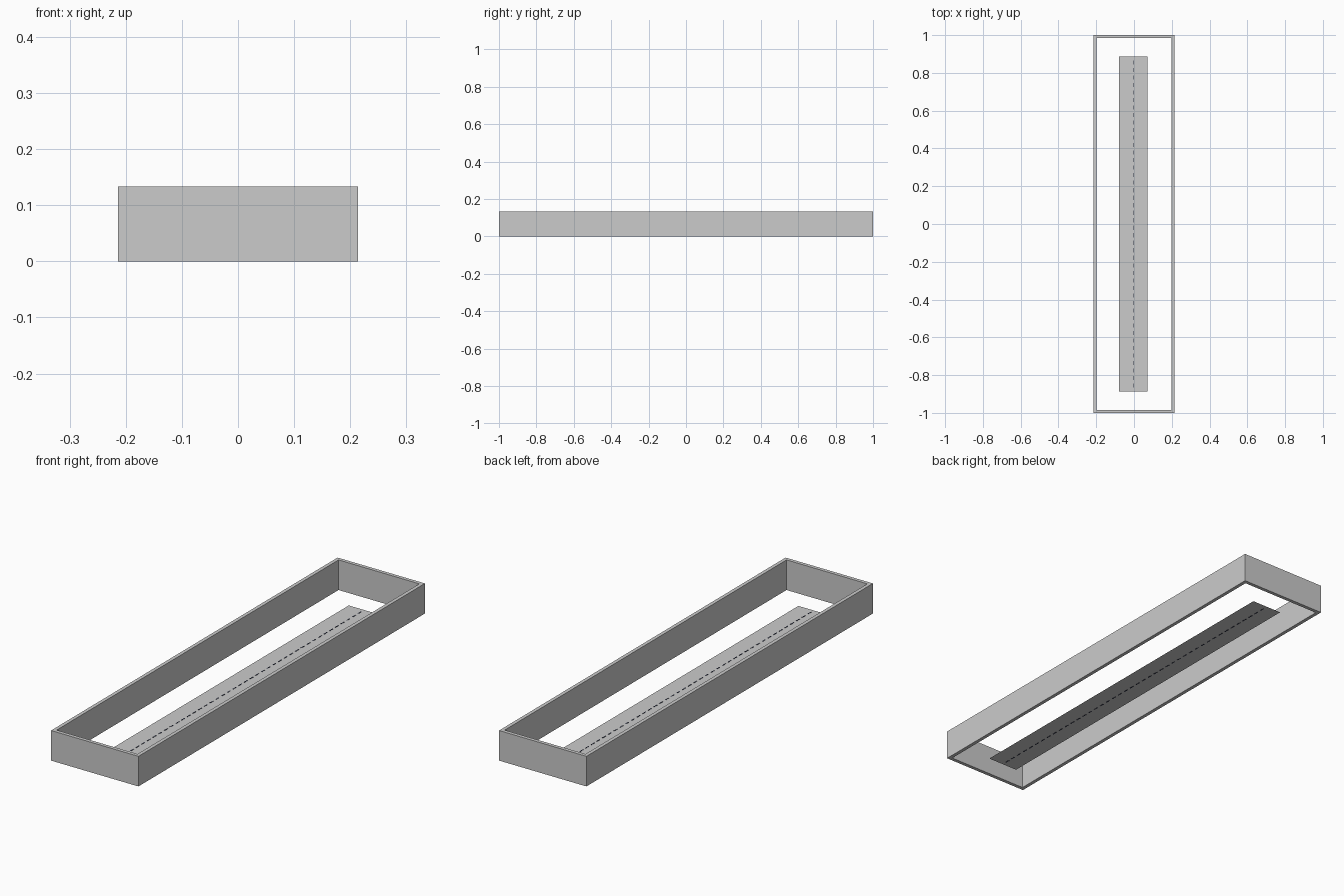
import bpy, bmesh

if "Cube" in bpy.data.objects:
    bpy.data.objects.remove(bpy.data.objects["Cube"])

W, L, H, T = 0.427, 2.0, 0.133, 0.016   # outer frame size and wall thickness
CX = -0.004                             # centre of the inner strip


def make_object(name, bm):
    mesh = bpy.data.meshes.new(name)
    bm.normal_update()
    bm.to_mesh(mesh)
    bm.free()
    obj = bpy.data.objects.new(name, mesh)
    bpy.context.collection.objects.link(obj)
    return obj


def ring(bm, hx, hy, z):
    return [bm.verts.new((sx * hx, sy * hy, z))
            for sx, sy in ((-1, -1), (1, -1), (1, 1), (-1, 1))]


# Open rectangular wall: four rings bridged into a closed loop
bm = bmesh.new()
hx, hy = W / 2, L / 2
rings = [ring(bm, hx, hy, 0), ring(bm, hx, hy, H),
         ring(bm, hx - T, hy - T, H), ring(bm, hx - T, hy - T, 0)]
for k in range(4):
    a, b = rings[k], rings[(k + 1) % 4]
    for i in range(4):
        j = (i + 1) % 4
        bm.faces.new((a[i], a[j], b[j], b[i]))
make_object("wall_frame", bm)

# Flat strip lying inside the frame
bm = bmesh.new()
verts = ring(bm, 0.075, 0.886, 0.001)
for v in verts:
    v.co.x += CX
bm.faces.new(verts)
make_object("floor_strip", bm)

# Dashed centre line, slightly proud of both faces of the strip
bm = bmesh.new()
count, span = 44, 1.75
pitch = span / count
for i in range(count):
    y = -span / 2 + (i + 0.5) * pitch
    made = bmesh.ops.create_cube(bm, size=1.0)["verts"]
    for v in made:
        v.co = (CX + v.co.x * 0.004, y + v.co.y * pitch * 0.55, 0.001 + v.co.z * 0.002)
dashes = make_object("centre_dashes", bm)
mat = bpy.data.materials.new("dark_line")
mat.diffuse_color = (0.02, 0.025, 0.05, 1)
mat.use_nodes = True
mat.node_tree.nodes["Principled BSDF"].inputs["Base Color"].default_value = mat.diffuse_color
dashes.data.materials.append(mat)
